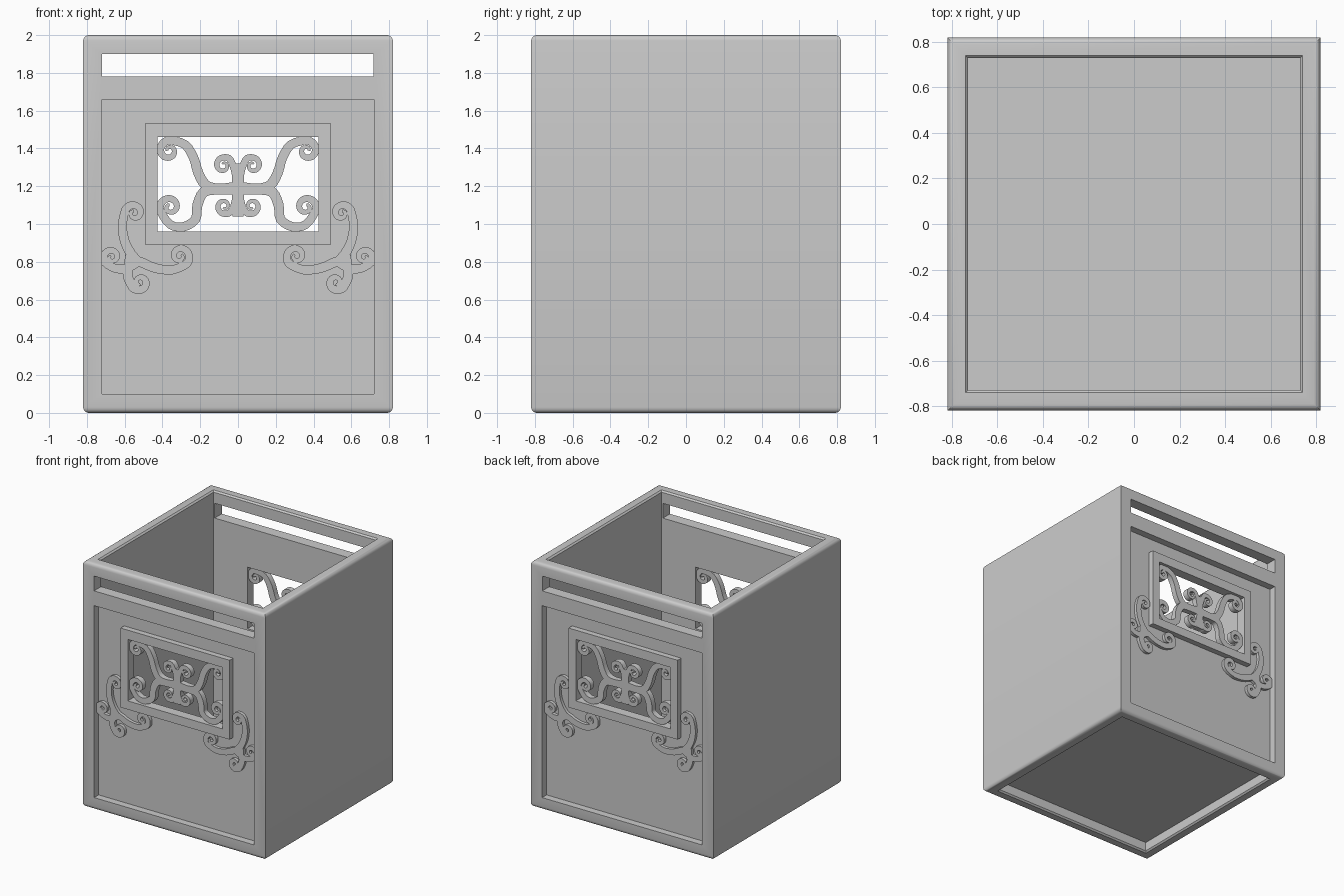
import bpy, bmesh
from math import radians, cos, sin
from mathutils import Vector

if "Cube" in bpy.data.objects:
    bpy.data.objects.remove(bpy.data.objects["Cube"])


def add_object(name, bm):
    bmesh.ops.recalc_face_normals(bm, faces=bm.faces[:])
    me = bpy.data.meshes.new(name)
    bm.to_mesh(me)
    bm.free()
    ob = bpy.data.objects.new(name, me)
    bpy.context.collection.objects.link(ob)
    return ob


def box(name, x0, x1, y0, y1, z0, z1):
    bm = bmesh.new()
    bmesh.ops.create_cube(bm, size=1)
    for v in bm.verts:
        v.co = Vector(((x0 + x1) / 2 + v.co.x * (x1 - x0),
                       (y0 + y1) / 2 + v.co.y * (y1 - y0),
                       (z0 + z1) / 2 + v.co.z * (z1 - z0)))
    return add_object(name, bm)


def apply(ob, kind, **props):
    m = ob.modifiers.new(kind, kind)
    for k, v in props.items():
        setattr(m, k, v)
    bpy.context.view_layer.objects.active = ob
    bpy.ops.object.modifier_apply(modifier=m.name)


def cut(ob, *dims):
    c = box("cutter", *dims)
    c.hide_render = True
    apply(ob, 'BOOLEAN', operation='DIFFERENCE', object=c, solver='EXACT')
    bpy.data.objects.remove(c)


def mirror(ob, axes):
    apply(ob, 'MIRROR', use_axis=axes, use_clip=False, use_mirror_merge=False)


def smooth(ob):
    bpy.ops.object.select_all(action='DESELECT')
    ob.select_set(True)
    bpy.context.view_layer.objects.active = ob
    bpy.ops.object.shade_smooth_by_angle(angle=radians(35))


def square_ring(name, profile):
    # sweep an (offset, z) profile round a square
    bm = bmesh.new()
    rings = [[bm.verts.new((sx * d, sy * d, z)) for d, z in profile]
             for sx, sy in ((-1, -1), (1, -1), (1, 1), (-1, 1))]
    n = len(profile)
    for i in range(4):
        a, b = rings[i], rings[(i + 1) % 4]
        for j in range(n):
            k = (j + 1) % n
            bm.faces.new((a[j], b[j], b[k], a[k]))
    return add_object(name, bm)


def scroll(bm, lead, centre, r, start, sweep, w, y0, y1):
    # tapered flat ribbon: lead-in points followed by an inward spiral
    pts = [Vector(p) for p in lead]
    for i in range(13):
        t = i / 12
        a = radians(start + sweep * t)
        q = r * (1 - 0.8 * t)
        pts.append(Vector((centre[0] + q * cos(a), centre[1] + q * sin(a))))
    path = []
    for i in range(len(pts) - 1):
        p0, p1, p2 = pts[max(i - 1, 0)], pts[i], pts[i + 1]
        p3 = pts[min(i + 2, len(pts) - 1)]
        for s in range(3):
            t = s / 3
            path.append(0.5 * (2 * p1 + (p2 - p0) * t + (2 * p0 - 5 * p1 + 4 * p2 - p3) * t * t
                               + (3 * p1 - p0 - 3 * p2 + p3) * t ** 3))
    path.append(pts[-1])
    prev, n = None, len(path) - 1
    for i, p in enumerate(path):
        d = (path[min(i + 1, n)] - path[max(i - 1, 0)]).normalized()
        side = Vector((-d.y, d.x)) * (w * (1 - 0.75 * i / n) / 2)
        a, b = p + side, p - side
        sec = [bm.verts.new(c) for c in ((a.x, y0, a.y), (b.x, y0, b.y),
                                         (b.x, y1, b.y), (a.x, y1, a.y))]
        if prev:
            for j in range(4):
                k = (j + 1) % 4
                bm.faces.new((prev[j], sec[j], sec[k], prev[k]))
        else:
            bm.faces.new(sec)
        prev = sec
    bm.faces.new(prev[::-1])


def scroll_set(name, specs, y0, y1):
    bm = bmesh.new()
    for s in specs:
        scroll(bm, *s, y0, y1)
    ob = add_object(name, bm)
    mirror(ob, (True, True, False))
    smooth(ob)


# box walls with rounded top and bottom rims
B, W, I = 0.03, 0.82, 0.729
arc = [radians(a) for a in (0, 22.5, 45, 67.5, 90)]
profile = [(W - B + B * cos(a), 2 - B + B * sin(a)) for a in arc]
profile += [(I + 0.012, 2.0), (I, 1.988), (I, 0.012), (I + 0.012, 0.0)]
profile += [(W - B + B * cos(a), B - B * sin(a)) for a in reversed(arc)]
walls = square_ring("box_walls", profile)

# handle slots, window openings and recessed panels, front and back
cut(walls, -0.72, 0.718, -1, 1, 1.78, 1.90)
cut(walls, -0.425, 0.425, -1, 1, 0.96, 1.46)
for s in (-1, 1):
    cut(walls, -0.72, 0.72, min(s, s * 0.762), max(s, s * 0.762), 0.10, 1.66)
smooth(walls)

# floor plate, set up inside the walls
box("floor", -0.74, 0.74, -0.74, 0.74, 0.085, 0.115)

# raised window frames
frame = box("window_frame", -0.49, 0.49, -0.808, -0.75, 0.89, 1.535)
cut(frame, -0.425, 0.425, -1, 0, 0.96, 1.46)
mirror(frame, (False, True, False))

# window scrollwork, right half mirrored
scroll_set("window_scrolls", [
    ([(0.0, 1.195), (0.10, 1.185), (0.17, 1.205), (0.21, 1.27), (0.235, 1.35), (0.28, 1.42)],
     (0.365, 1.388), 0.055, 100, -460, 0.06),
    ([(0.0, 1.185), (0.10, 1.185), (0.18, 1.17), (0.215, 1.10), (0.225, 1.025), (0.29, 0.985), (0.36, 0.998)],
     (0.36, 1.09), 0.055, -20, 460, 0.06),
    ([(0.01, 1.19), (0.015, 1.27)], (0.077, 1.31), 0.047, 140, -450, 0.04),
    ([(0.01, 1.19), (0.015, 1.12)], (0.072, 1.095), 0.045, 220, 450, 0.04),
], -0.785, -0.74)
stem = box("window_scroll_stem", -0.03, 0.03, -0.785, -0.74, 1.04, 1.32)
mirror(stem, (False, True, False))

# corner scrollwork on the panel
scroll_set("corner_scrolls", [
    ([(0.52, 0.79), (0.565, 0.84), (0.60, 0.91), (0.612, 0.99)],
     (0.55, 1.058), 0.05, 5, 440, 0.055),
    ([(0.60, 0.81), (0.52, 0.80), (0.44, 0.767), (0.35, 0.757)],
     (0.308, 0.83), 0.054, 235, -460, 0.055),
    ([(0.53, 0.80), (0.59, 0.765), (0.65, 0.765)], (0.668, 0.825), 0.046, -40, 450, 0.05),
    ([(0.56, 0.82), (0.585, 0.74)], (0.52, 0.692), 0.047, -15, -450, 0.055),
], -0.787, -0.755)
